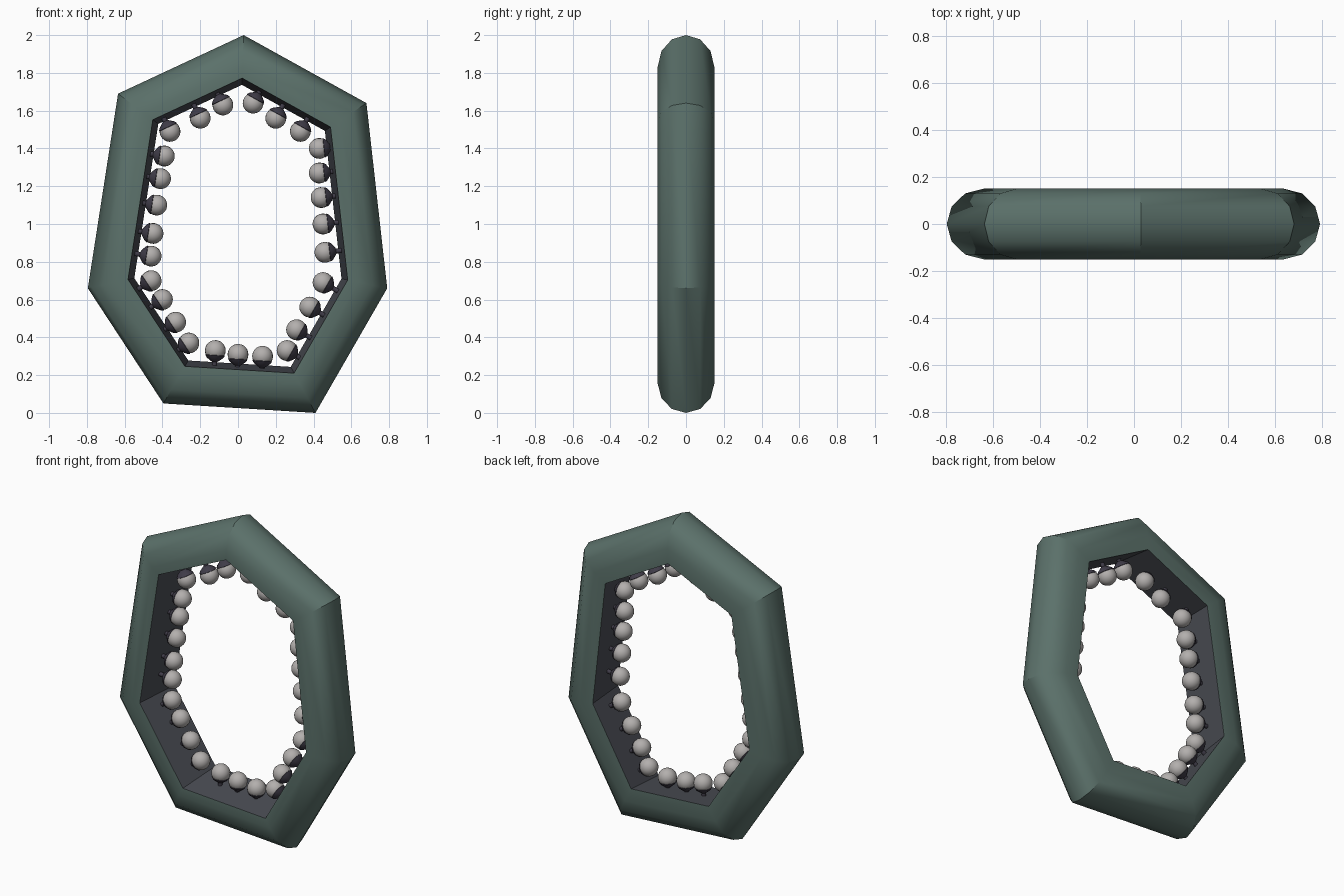
import bpy, bmesh, math
from mathutils import Vector

cube = bpy.data.objects.get("Cube")
if cube:
    bpy.data.objects.remove(cube)


def material(name, rgb):
    m = bpy.data.materials.new(name)
    m.use_nodes = True
    m.diffuse_color = (*rgb, 1)
    bsdf = m.node_tree.nodes["Principled BSDF"]
    bsdf.inputs["Base Color"].default_value = (*rgb, 1)
    bsdf.inputs["Roughness"].default_value = 0.6
    return m


green = material("grey_green", (0.105, 0.165, 0.145))
slate = material("dark_slate", (0.07, 0.075, 0.09))
white = material("bulb_grey_white", (0.45, 0.43, 0.42))
metal = material("dark_socket", (0.05, 0.045, 0.065))


def finish(bm, name, mats, angle):
    bmesh.ops.recalc_face_normals(bm, faces=bm.faces)
    mesh = bpy.data.meshes.new(name)
    bm.to_mesh(mesh)
    bm.free()
    for m in mats:
        mesh.materials.append(m)
    ob = bpy.data.objects.new(name, mesh)
    bpy.context.collection.objects.link(ob)
    bpy.ops.object.select_all(action='DESELECT')
    ob.select_set(True)
    bpy.context.view_layer.objects.active = ob
    bpy.ops.object.shade_smooth_by_angle(angle=math.radians(angle))
    return ob


def bridge(bm, rings, closed=False):
    """Join successive rings of vertices with quads."""
    pairs = list(zip(rings, rings[1:] + rings[:1]))
    faces = []
    for a, b in pairs if closed else pairs[:-1]:
        n = len(a)
        faces.append([bm.faces.new((a[i], a[(i + 1) % n], b[(i + 1) % n], b[i]))
                      for i in range(n)])
    return faces


# Seven-sided outline, clockwise in x and z
outline = [Vector(p) for p in ((.03, 2), (.68, 1.64), (.79, .66), (.41, 0),
                               (-.395, .05), (-.795, .66), (-.635, 1.69))]
count = len(outline)
sides = []
for i, p in enumerate(outline):
    along = (outline[(i + 1) % count] - p).normalized()
    sides.append((p, Vector((-along.y, along.x))))     # start, outward normal


def inset(distance):
    """Outline corners moved inward by a constant distance from each side."""
    result = []
    for i, p in enumerate(outline):
        a, b = sides[i - 1][1], sides[i][1]
        result.append(p - (a + b) * distance / (1 + a.dot(b)))
    return result


# Frame: rounded outside, flat cheeks, tapered dark inner wall
R = 0.15
section = [(R - R * math.cos(math.radians(t)), R * math.sin(math.radians(t)))
           for t in range(-90, 91, 30)]
section = [(.203, -R)] + section + [(.235, R)]
bm = bmesh.new()
rings = [[bm.verts.new((p.x, y, p.y)) for p in inset(d)] for d, y in section]
strips = bridge(bm, rings, closed=True)
for face in strips[-1]:
    face.material_index = 1
finish(bm, "frame", [green, slate], 35)

# Bulbs in sockets, each socket turned towards its nearest side
spots = [(.08, 1.64), (.2, 1.56), (.33, 1.49), (.43, 1.4), (.43, 1.27), (.44, 1.14),
         (.45, 1), (.46, .85), (.45, .69), (.38, .56), (.31, .44), (.26, .33),
         (.13, .3), (0, .31), (-.12, .33), (-.26, .37), (-.33, .48), (-.4, .6),
         (-.46, .7), (-.46, .83), (-.45, .95), (-.43, 1.1), (-.41, 1.24),
         (-.39, 1.36), (-.36, 1.49), (-.2, 1.56), (-.08, 1.63)]
socket_profile = [(.05, .024), (.052, .026), (.043, .039), (.022, .055),
                  (.013, .06), (.013, .12)]
bulbs, sockets = bmesh.new(), bmesh.new()
for spot in spots:
    flat = Vector(spot)
    normal = min(sides, key=lambda s: (s[0] - flat).dot(s[1]))[1]
    axis = Vector((normal.x, 0, normal.y))
    centre = Vector((flat.x, 0, flat.y))
    turn = axis.to_track_quat('Z', 'Y')
    made = bmesh.ops.create_uvsphere(bulbs, u_segments=20, v_segments=12, radius=.055)
    for v in made["verts"]:
        v.co = centre + turn @ v.co
    rings = []
    for r, h in socket_profile:
        rings.append([sockets.verts.new(centre + turn @ Vector(
            (r * math.cos(k * math.tau / 12), r * math.sin(k * math.tau / 12), h)))
            for k in range(12)])
    bridge(sockets, rings)
    sockets.faces.new(rings[-1])
finish(bulbs, "bulbs", [white], 40)
finish(sockets, "bulb_sockets", [metal], 35)
